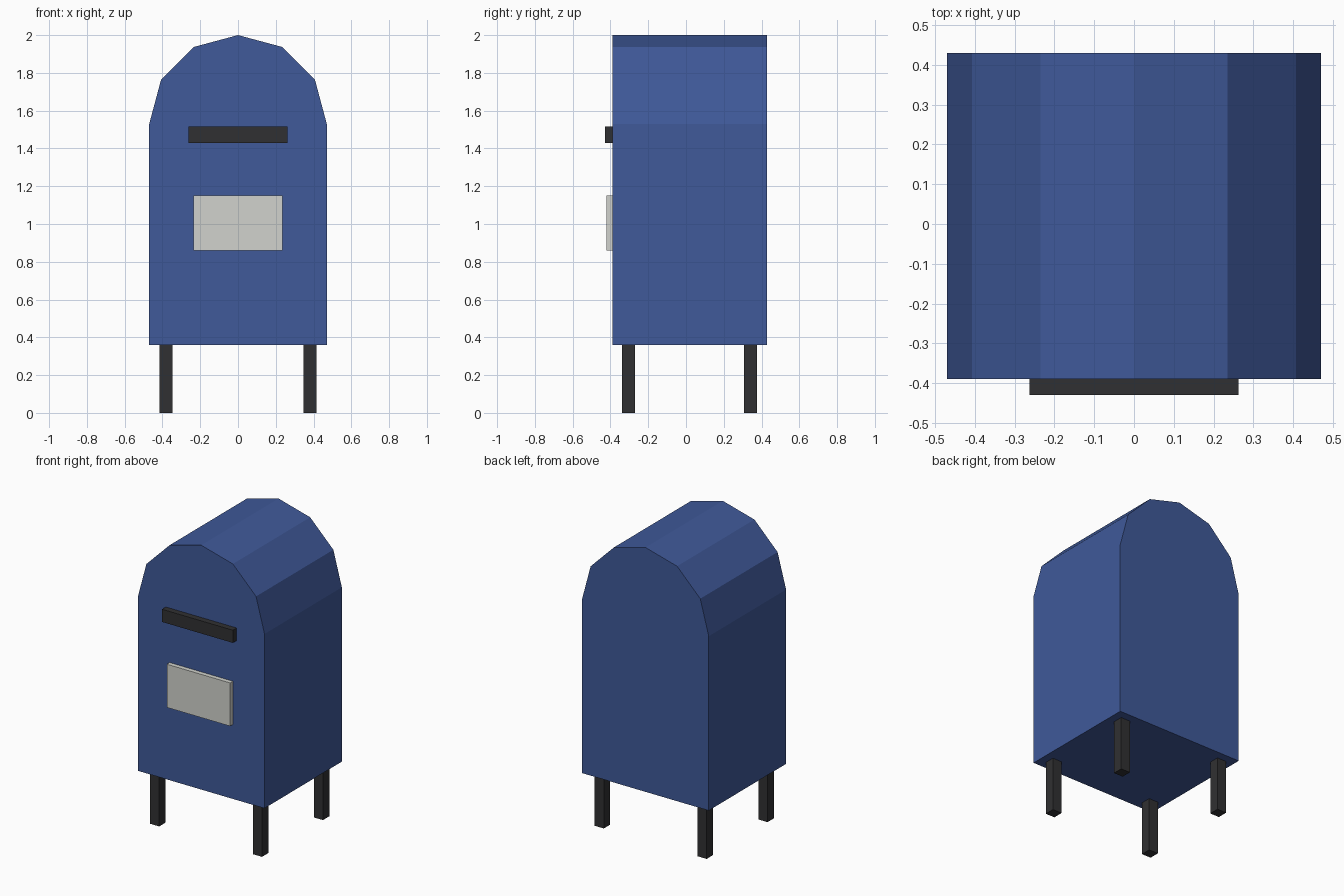
import bpy, bmesh, math

if "Cube" in bpy.data.objects:
    bpy.data.objects.remove(bpy.data.objects["Cube"])


def material(name, rgb):
    mat = bpy.data.materials.new(name)
    mat.diffuse_color = (*rgb, 1)
    mat.use_nodes = True
    mat.node_tree.nodes["Principled BSDF"].inputs["Base Color"].default_value = mat.diffuse_color
    return mat


BLUE = material("blue_paint", (0.05, 0.10, 0.32))
DARK = material("dark_metal", (0.03, 0.03, 0.032))
PALE = material("pale_card", (0.64, 0.65, 0.61))


def add_object(name, bm, mat):
    bmesh.ops.recalc_face_normals(bm, faces=bm.faces)
    mesh = bpy.data.meshes.new(name)
    bm.to_mesh(mesh)
    bm.free()
    mesh.materials.append(mat)
    obj = bpy.data.objects.new(name, mesh)
    bpy.context.collection.objects.link(obj)
    return obj


def box(name, low, high, mat):
    bm = bmesh.new()
    bmesh.ops.create_cube(bm, size=1)
    for v in bm.verts:
        v.co = [(a + b) / 2 + c * (b - a) for a, b, c in zip(low, high, v.co)]
    return add_object(name, bm, mat)


# Body: arched profile with six roof facets, extruded front to back
HALF_W, FRONT, BACK, BASE, SPRING = 0.47, -0.39, 0.43, 0.36, 1.53
profile = [(-HALF_W, BASE), (HALF_W, BASE)]
for i in range(7):
    a = math.pi * i / 6
    profile.append((HALF_W * math.cos(a), SPRING + HALF_W * math.sin(a)))
bm = bmesh.new()
face = bm.faces.new([bm.verts.new((x, FRONT, z)) for x, z in profile])
extruded = bmesh.ops.extrude_face_region(bm, geom=[face], use_keep_orig=True)
moved = [g for g in extruded["geom"] if isinstance(g, bmesh.types.BMVert)]
bmesh.ops.translate(bm, verts=moved, vec=(0, BACK - FRONT, 0))
add_object("body", bm, BLUE)

# Mail slot and notice plate on the front
box("mail_slot", (-0.263, -0.43, 1.43), (0.263, FRONT, 1.515), DARK)
box("notice_plate", (-0.235, -0.42, 0.86), (0.235, FRONT, 1.15), PALE)

# Four square legs
R = 0.034
for side, x in (("left", -0.382), ("right", 0.382)):
    for end, y in (("front", -0.305), ("back", 0.341)):
        box(f"{end}_{side}_leg", (x - R, y - R, 0), (x + R, y + R, BASE), DARK)
